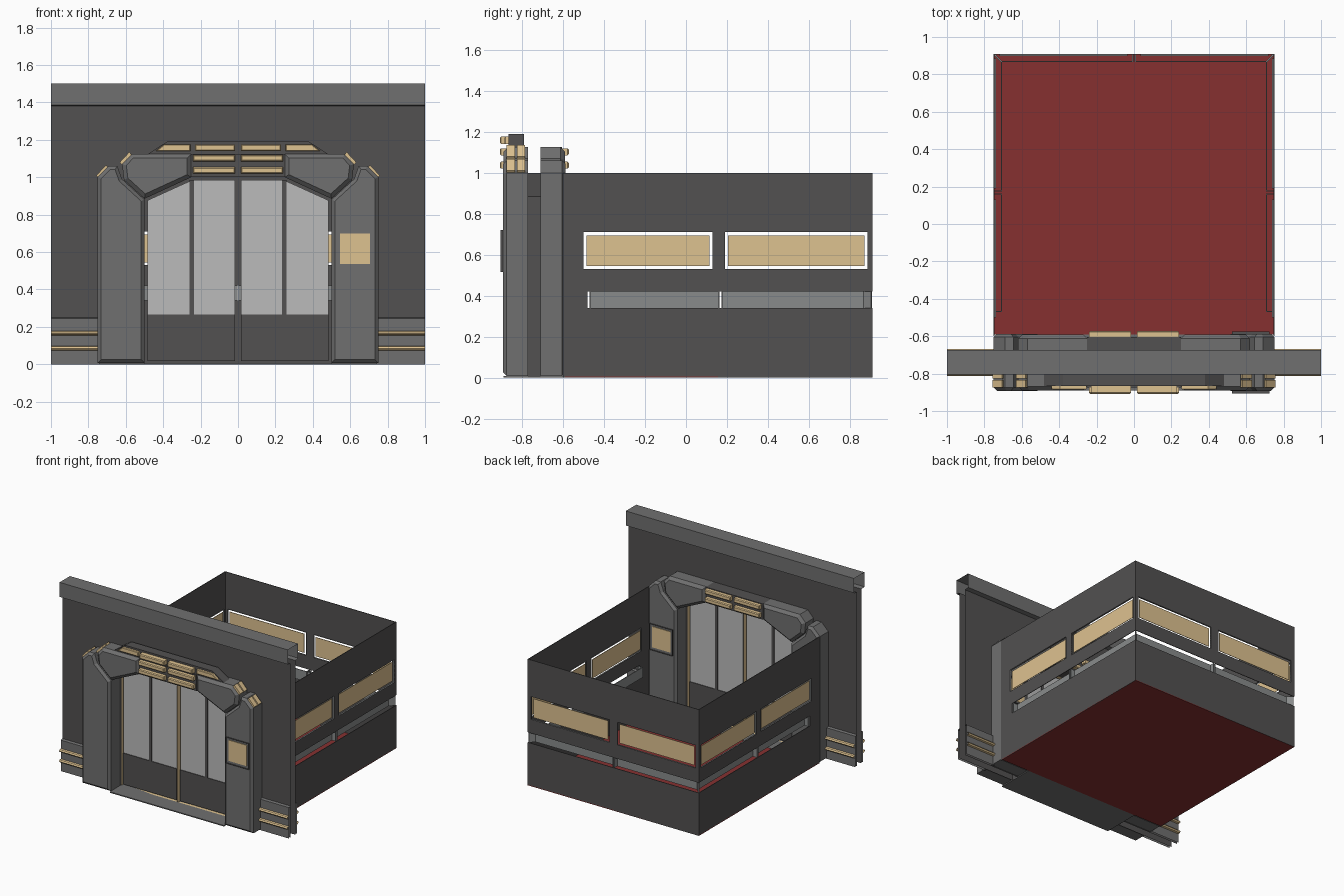
import bpy, bmesh
from math import radians
from mathutils import Matrix

if "Cube" in bpy.data.objects:
    bpy.data.objects.remove(bpy.data.objects["Cube"])


def material(name, rgb):
    m = bpy.data.materials.new(name)
    m.diffuse_color = (*rgb, 1)
    m.use_nodes = True
    m.node_tree.nodes["Principled BSDF"].inputs["Base Color"].default_value = m.diffuse_color
    return m


DARK = material("dark_metal", (0.085, 0.082, 0.082))
MID = material("mid_metal", (0.16, 0.16, 0.16))
LIGHT = material("light_metal", (0.25, 0.26, 0.26))
GLASS = material("pale_glass", (0.5, 0.5, 0.5))
GOLD = material("gold", (0.73, 0.54, 0.28))
RED = material("red_floor", (0.24, 0.03, 0.03))
ID = Matrix.Identity(4)
# reflection through the middle of the front wall (y = -0.74)
FLIP = Matrix.Translation((0, -1.48, 0)) @ Matrix.Scale(-1, 4, (0, 1, 0))


def finish(name, bm, mat, m=ID, recalc=True):
    bm.transform(m)
    if recalc:
        bmesh.ops.recalc_face_normals(bm, faces=bm.faces[:])
    elif m.determinant() < 0:
        bmesh.ops.reverse_faces(bm, faces=bm.faces[:])
    me = bpy.data.meshes.new(name)
    bm.to_mesh(me)
    bm.free()
    me.materials.append(mat)
    ob = bpy.data.objects.new(name, me)
    bpy.context.collection.objects.link(ob)
    return ob


def prism(name, pts, y0, y1, mat, m=ID, bevel=0.0, ring=0.0):
    """Outline in x,z from y0 (front) to y1; optional front bevel or ring width."""
    bm = bmesh.new()
    face = bm.faces.new([bm.verts.new((x, y0, z)) for x, z in pts])
    if ring:
        bmesh.ops.inset_individual(bm, faces=[face], thickness=ring, use_even_offset=True)
        bmesh.ops.delete(bm, geom=[face], context='FACES_ONLY')
    front = bm.faces[:]
    ext = bmesh.ops.extrude_face_region(bm, geom=front, use_keep_orig=True)["geom"]
    for v in ext:
        if isinstance(v, bmesh.types.BMVert):
            v.co.y = y1
    if bevel:
        edges = [e for e in bm.edges if all(abs(v.co.y - y0) < 1e-5 for v in e.verts)]
        bmesh.ops.bevel(bm, geom=edges, offset=bevel, segments=1, affect='EDGES', profile=0.5)
    return finish(name, bm, mat, m)


def rect(x0, x1, z0, z1):
    return [(x0, z0), (x1, z0), (x1, z1), (x0, z1)]


def mirrored(pts, s):
    return [(x * s, z) for x, z in pts]


def sheet(name, pts, y, mat, m=ID):
    bm = bmesh.new()
    bm.faces.new([bm.verts.new((x, y, z)) for x, z in pts])
    return finish(name, bm, mat, m, False)


def sweep(name, pts, x0, x1, mat, m=ID):
    """Open-ended strip: y,z profile run along x."""
    bm = bmesh.new()
    a = [bm.verts.new((x0, y, z)) for y, z in pts]
    b = [bm.verts.new((x1, y, z)) for y, z in pts]
    for i in range(len(pts) - 1):
        bm.faces.new((a[i], a[i + 1], b[i + 1], b[i]))
    return finish(name, bm, mat, m, False)


# front wall skins with door opening, open-ended cornice
door_arch = [(-.5, 0), (-.5, .885), (-.25, 1), (.25, 1), (.5, .885), (.5, 0)]
wall = [(-1, 0)] + door_arch + [(1, 0), (1, 1.38), (-1, 1.38)]
for side, m in (("front", ID), ("back", FLIP)):
    sheet(side + "_wall_skin", wall, -.77, DARK, m)
    for s in (-1, 1):
        x0, x1 = sorted((s * .74, s))
        # skirting and its gold rails
        sweep("skirting", [(-.77, .25), (-.79, .245), (-.79, 0)], x0, x1, MID, m)
        for z in (.085, .167):
            sweep("skirting_rail", [(-.79, z + .012), (-.805, z + .009), (-.812, z),
                                    (-.805, z - .009), (-.79, z - .012)], x0, x1, GOLD, m)
sweep("cornice", [(-.71, 1.38), (-.675, 1.385), (-.675, 1.5), (-.805, 1.5),
                  (-.805, 1.385), (-.77, 1.38)], -1, 1, MID)

# door jamb lining
bm = bmesh.new()
rows = [[bm.verts.new((x, y, z)) for x, z in door_arch] for y in (-.77, -.71)]
for i in range(5):
    bm.faces.new((rows[0][i], rows[0][i + 1], rows[1][i + 1], rows[1][i]))
finish("door_jamb", bm, DARK, recalc=False)

# door surround, outside and inside
column = [(.5, 0.008), (.75, 0.008), (.75, 1), (.69, 1.06), (.645, 1.06), (.62, .99), (.5, .88)]
head = [(.25, 1), (.5, .885), (.61, .985), (.62, 1.07), (.57, 1.125), (.25, 1.125)]
for side, m in (("outer", ID), ("inner", FLIP)):
    prism(side + "_lintel", rect(-.25, .25, 1, 1.125), -.875, -.77, DARK, m)
    for s in (-1, 1):
        prism(side + "_column", mirrored(column, s), -.893, -.77, MID, m, bevel=.018)
        prism(side + "_lintel_corner", mirrored(head, s), -.89, -.77, MID, m, bevel=.022)
        for z in (1.02, 1.085):
            prism(side + "_lintel_light", mirrored(rect(.015, .24, z, z + .034), s),
                  -.908, -.87, GOLD, m, bevel=.006)
    # lit call panel
    prism(side + "_panel_frame", rect(.525, .725, .515, .72), -.905, -.885, DARK, m, ring=.024)
    prism(side + "_panel_light", rect(.545, .705, .535, .70), -.898, -.885, GOLD, m)

# crest and gold clips on the outer surround
prism("crest", [(-.48, 1.125), (.48, 1.125), (.38, 1.19), (-.38, 1.19)], -.865, -.79, DARK)
for s in (-1, 1):
    prism("crest_light", mirrored(rect(.015, .23, 1.14, 1.176), s), -.908, -.86, GOLD, bevel=.006)
    prism("crest_end_light", mirrored([(.255, 1.14), (.44, 1.14), (.395, 1.176), (.255, 1.176)], s),
          -.885, -.86, GOLD, bevel=.004)
    for x, z in ((.695, 1.05), (.57, 1.12)):
        w = .052
        clip = [(x, z), (x + w, z - w), (x + w + .01, z - w + .012), (x + .01, z + .016)]
        for y in (-.875, -.825):
            prism("corner_clip", mirrored(clip, s), y, y + .04, GOLD)

# sliding doors
leaf = [(.004, .008), (.494, .008), (.494, .885), (.25, .995), (.004, .995)]
for s in (-1, 1):
    prism("door_trim", mirrored(leaf, s), -.755, -.725, GOLD, ring=.013)
    prism("door_lower_panel", mirrored(rect(.015, .483, .018, .265), s), -.748, -.732, DARK)
    prism("door_mullion", mirrored(rect(.235, .258, .26, .985), s), -.748, -.732, DARK)
    prism("door_glass", mirrored([(.015, .265), (.483, .265), (.483, .877), (.247, .984), (.015, .984)], s),
          -.743, -.737, GLASS)

# threshold and floor
prism("threshold", rect(-.5, .5, 0, .008), -.89, -.59, MID)
prism("floor", rect(-.75, .75, 0, .006), -.59, .91, RED)


# cabin walls: drawn facing front, then turned into place
def cabin_wall(name, angle, d, u0, u1, windows, rails, flip):
    m = Matrix.Rotation(radians(angle), 4, 'Z')

    def span(a, b, z0, z1):
        return mirrored(rect(a, b, z0, z1), -1 if flip else 1)

    def slab(a, b, z0, z1):
        prism(name + "_wall", span(a, b, z0, z1), -d, -d + .005, DARK, m)

    for z0, z1 in ((0, .34), (.42, .53), (.71, 1)):
        slab(u0, u1, z0, z1)
    # posts between windows
    edges = [u0] + [u for w in windows for u in w] + [u1]
    for a, b in zip(edges[::2], edges[1::2]):
        slab(a, b, .53, .71)
    for a, b in windows:
        prism(name + "_window_frame", span(a, b, .53, .71), -d, -d + .012, LIGHT, m, ring=.02)
        prism(name + "_window_pane", span(a + .015, b - .015, .545, .695), -d + .007, -d + .011, GOLD, m)
    # recessed rails with end caps in the slot
    if u0 < rails[0][0] - .08:
        slab(u0, rails[0][0] - .01, .34, .42)
    for a, b in rails:
        prism(name + "_rail", span(a, b, .34, .42), -d + .038, -d + .044, LIGHT, m)
        for c in (a, b - .006):
            if abs(c) < .6:
                prism(name + "_rail_cap", span(c, c + .006, .34, .42), -d + .004, -d + .04, LIGHT, m)


side_windows = [(-.5, .13), (.19, .885)]
side_rails = [(-.47, .163), (.173, .87)]
cabin_wall("right", 90, .75, -.6, .91, side_windows, side_rails, False)
cabin_wall("left", -90, .75, -.6, .91, side_windows, side_rails, True)
cabin_wall("rear", 180, .91, -.75, .75, [(-.72, -.035), (.035, .72)],
           [(-.71, -.004), (.004, .71)], False)

# diagonal posts closing the slot at the rear corners
for s in (-1, 1):
    bm = bmesh.new()
    ring = [(s * .703, .868), (s * .709, .862), (s * .748, .902), (s * .742, .908)]
    f = bm.faces.new([bm.verts.new((x, y, .34)) for x, y in ring])
    ext = bmesh.ops.extrude_face_region(bm, geom=[f], use_keep_orig=True)["geom"]
    bmesh.ops.translate(bm, vec=(0, 0, .08), verts=[v for v in ext if isinstance(v, bmesh.types.BMVert)])
    finish("slot_corner_post", bm, LIGHT)
